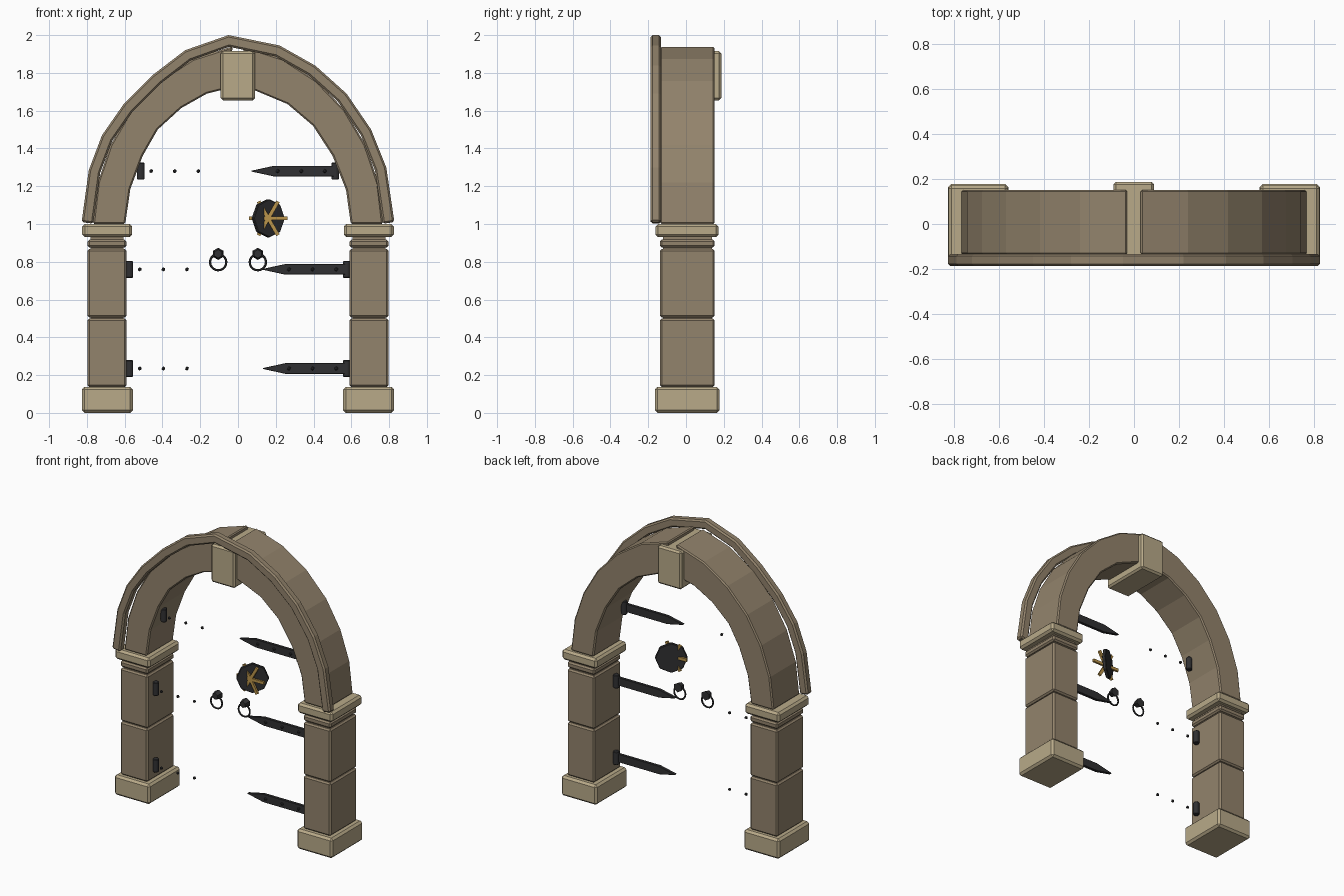
import bpy, bmesh, math
from mathutils import Matrix, Vector

if "Cube" in bpy.data.objects:
    bpy.data.objects.remove(bpy.data.objects["Cube"])


def material(name, rgb, metallic=0.0):
    m = bpy.data.materials.new(name)
    m.use_nodes = True
    m.diffuse_color = (*rgb, 1)
    m.node_tree.nodes["Principled BSDF"].inputs["Base Color"].default_value = (*rgb, 1)
    return m


STONE = material("brown stone", (0.29, 0.228, 0.15))
TRIM = material("pale stone", (0.48, 0.40, 0.25))
IRON = material("dark iron", (0.03, 0.03, 0.032))
GOLD = material("gold", (0.5, 0.3, 0.07))


def finish(name, bm, mat, bevel=0.0):
    bmesh.ops.recalc_face_normals(bm, faces=bm.faces)
    mesh = bpy.data.meshes.new(name)
    bm.to_mesh(mesh)
    bm.free()
    mesh.materials.append(mat)
    ob = bpy.data.objects.new(name, mesh)
    bpy.context.collection.objects.link(ob)
    if bevel:
        mod = ob.modifiers.new("worn edges", "BEVEL")
        mod.width = bevel
        mod.segments = 1
        mod.limit_method = "ANGLE"
        mod.angle_limit = math.radians(40)
    return ob


def box(name, x, y, z, mat, bevel=0.0):
    bm = bmesh.new()
    size = [b - a for a, b in (x, y, z)]
    mid = [(a + b) / 2 for a, b in (x, y, z)]
    bmesh.ops.create_cube(bm, size=1, matrix=Matrix.Translation(mid) @ Matrix.Diagonal((*size, 1)))
    return finish(name, bm, mat, bevel)


def cylinder(name, loc, r1, r2, depth, sides, rot, mat, bevel=0.0):
    bm = bmesh.new()
    bmesh.ops.create_cone(bm, cap_ends=True, segments=sides, radius1=r1, radius2=r2,
                          depth=depth, matrix=Matrix.Translation(loc) @ rot)
    return finish(name, bm, mat, bevel)


def band(name, outer, inner, y0, y1, mat, bevel):
    """Solid strip between two equal-length x/z paths, from y0 to y1."""
    bm = bmesh.new()
    rings = []
    for (ox, oz), (ix, iz) in zip(outer, inner):
        rings.append([bm.verts.new(p) for p in
                      ((ox, y0, oz), (ox, y1, oz), (ix, y1, iz), (ix, y0, iz))])
    for a, b in zip(rings, rings[1:]):
        for k in range(4):
            n = (k + 1) % 4
            bm.faces.new((a[k], a[n], b[n], b[k]))
    bm.faces.new(rings[0])
    bm.faces.new(rings[-1])
    return finish(name, bm, mat, bevel)


# Pillars: base, two blocks, neck and capital on each side
for side, s in (("left", 1), ("right", -1)):
    def span(a, b):
        return tuple(sorted((s * a, s * b)))
    box(side + "_base", span(0.557, 0.827), (-0.165, 0.177), (0.0, 0.137), TRIM, 0.014)
    box(side + "_lower_block", span(0.59, 0.797), (-0.138, 0.152), (0.137, 0.5), STONE, 0.01)
    box(side + "_upper_block", span(0.59, 0.797), (-0.138, 0.152), (0.505, 0.867), STONE, 0.01)
    box(side + "_neck", span(0.59, 0.797), (-0.138, 0.152), (0.875, 0.917), STONE, 0.01)
    box(side + "_core", span(0.605, 0.78), (-0.122, 0.137), (0.4, 0.95), STONE)
    box(side + "_capital", span(0.56, 0.825), (-0.162, 0.172), (0.93, 1.0), TRIM, 0.014)

# Arch halves
arch_outer = [(0.768, 1.0), (0.742, 1.22), (0.675, 1.418), (0.568, 1.6),
              (0.418, 1.757), (0.24, 1.873), (0.03, 1.94)]
inner_left = [(0.597, 1.0), (0.572, 1.18), (0.5, 1.362), (0.397, 1.52),
              (0.262, 1.635), (0.095, 1.705), (0.03, 1.722)]
inner_right = [(0.597, 1.0), (0.57, 1.185), (0.505, 1.36), (0.425, 1.5),
               (0.3, 1.614), (0.165, 1.69), (0.035, 1.722)]
band("left_arch", arch_outer, inner_left, -0.137, 0.152, STONE, 0.008)
band("right_arch", [(-x, z) for x, z in arch_outer],
     [(-x, z) for x, z in inner_right], -0.137, 0.152, STONE, 0.008)
box("keystone", (-0.092, 0.09), (-0.165, 0.187), (1.655, 1.915), TRIM, 0.012)

# Projecting hood moulding
hood = [(-0.828, 1.01), (-0.79, 1.285), (-0.72, 1.47), (-0.605, 1.635), (-0.45, 1.79),
        (-0.28, 1.92), (-0.05, 2.0), (0.22, 1.945), (0.41, 1.838), (0.575, 1.69),
        (0.705, 1.5), (0.785, 1.3), (0.828, 1.01)]
hood_inner = []
for i, p in enumerate(hood):
    t = Vector(hood[min(i + 1, len(hood) - 1)]) - Vector(hood[max(i - 1, 0)])
    t.normalize()
    hood_inner.append((p[0] + t.y * 0.062, p[1] - t.x * 0.062))
band("hood_moulding", hood, hood_inner, -0.187, -0.133, STONE, 0.01)

# Hinges: knuckles on both sides, pointed straps on the left, rivets on both
FACE_Y = Matrix.Rotation(math.pi / 2, 4, "X")
Y = -0.075
for level, z, edge in (("bottom", 0.235, 0.575), ("middle", 0.76, 0.575), ("top", 1.28, 0.515)):
    for side, s in (("left", 1), ("right", -1)):
        cylinder(f"{side}_{level}_knuckle", (s * edge, Y + 0.008, z), 0.021, 0.021, 0.09, 8,
                 Matrix.Rotation(math.pi / 8, 4, "Z"), IRON, 0.004)
        for k in range(3):
            bm = bmesh.new()
            at = (s * (edge - 0.055 - 0.125 * k), Y - 0.012, z)
            bmesh.ops.create_icosphere(bm, subdivisions=1, radius=0.011,
                                       matrix=Matrix.Translation(at))
            finish(f"{side}_{level}_rivet", bm, IRON)
    tip = edge - 0.445
    band(f"left_{level}_strap",
         [(edge, z + 0.028), (tip + 0.12, z + 0.028), (tip, z + 0.002)],
         [(edge, z - 0.028), (tip + 0.12, z - 0.028), (tip, z - 0.002)],
         Y - 0.01, Y + 0.01, IRON, 0.003)

# Ring pulls
for side, s in (("left", 1), ("right", -1)):
    cylinder(f"{side}_pull_boss", (s * 0.105, Y - 0.005, 0.842), 0.032, 0.022, 0.04, 6,
             FACE_Y, IRON)
    bpy.ops.mesh.primitive_torus_add(location=(s * 0.105, Y - 0.008, 0.798),
                                     rotation=(math.pi / 2, 0, 0), major_radius=0.043,
                                     minor_radius=0.006, major_segments=20, minor_segments=6)
    ring = bpy.context.object
    ring.name = f"{side}_pull_ring"
    ring.data.materials.append(IRON)

# Rosette: turned iron disc crossed by six gold spokes
cylinder("rosette_disc", (0.16, -0.07, 1.03), 0.102, 0.102, 0.022, 8,
         Matrix.Rotation(math.radians(35), 4, "Z") @ FACE_Y, IRON, 0.004)
for k in range(3):
    bm = bmesh.new()
    bmesh.ops.create_cube(bm, size=1, matrix=Matrix.Translation((0.16, -0.092, 1.03))
                          @ Matrix.Rotation(k * math.pi / 3, 4, "Y")
                          @ Matrix.Diagonal((0.206, 0.014, 0.02, 1)))
    finish("rosette_spokes", bm, GOLD)
